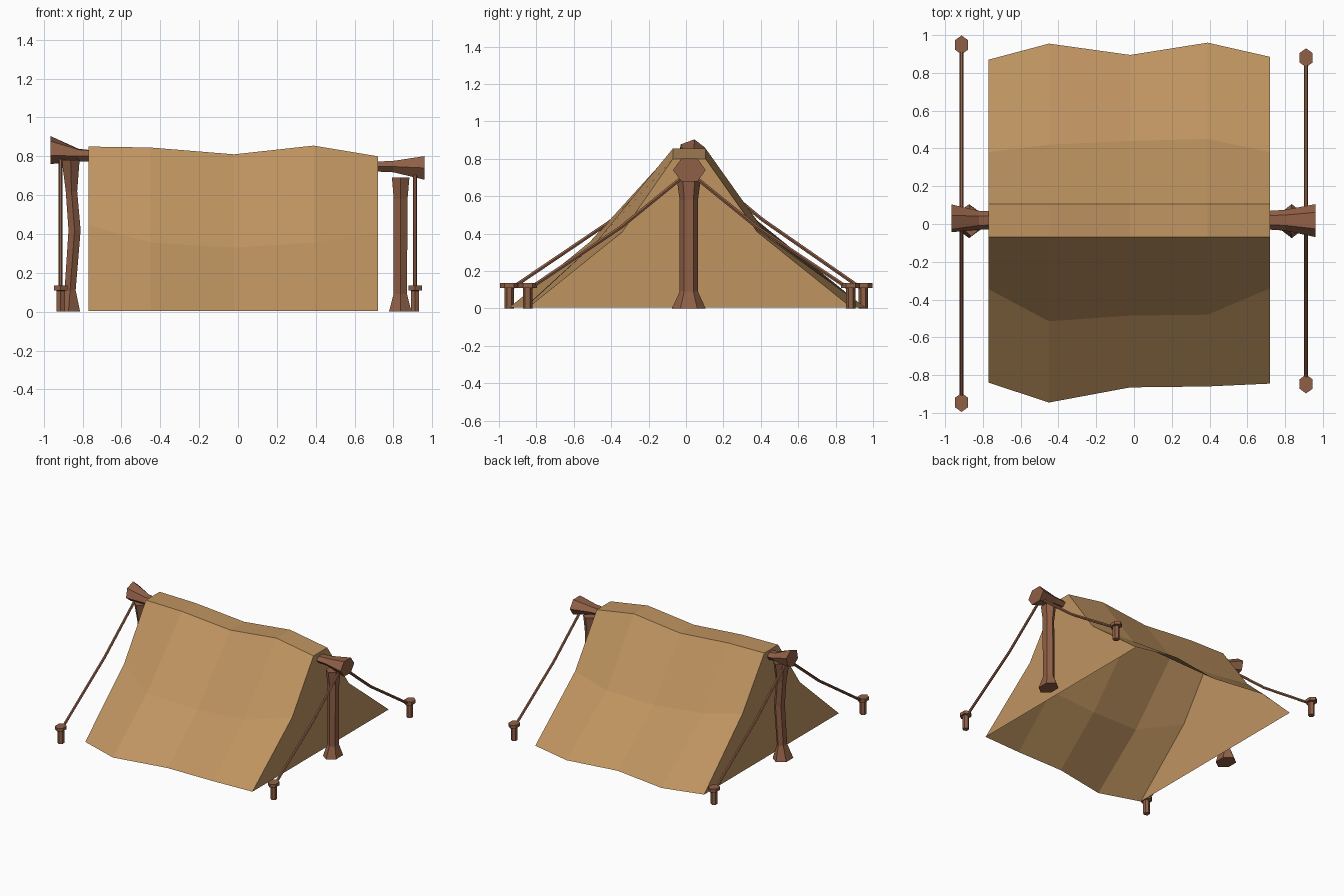
import bpy
import bmesh
from math import cos, sin, tau, radians
from mathutils import Vector

default_cube = bpy.data.objects.get("Cube")
if default_cube:
    bpy.data.objects.remove(default_cube, do_unlink=True)


def make_material(name, colour):
    material = bpy.data.materials.new(name)
    material.use_nodes = True
    material.diffuse_color = colour
    material.node_tree.nodes["Principled BSDF"].inputs["Base Color"].default_value = colour
    return material


canvas = make_material("tan canvas", (0.52, 0.295, 0.118, 1))
wood = make_material("brown wood", (0.28, 0.117, 0.062, 1))


def finish(name, bm, material, recalc=True):
    if recalc:
        bmesh.ops.recalc_face_normals(bm, faces=bm.faces)
    mesh = bpy.data.meshes.new(name)
    bm.to_mesh(mesh)
    bm.free()
    mesh.materials.append(material)
    obj = bpy.data.objects.new(name, mesh)
    bpy.context.collection.objects.link(obj)
    return obj


def bridge(bm, rings, closed):
    """Join neighbouring rings of vertices with quads."""
    for a, b in zip(rings, rings[1:]):
        count = len(a)
        for i in range(count if closed else count - 1):
            j = (i + 1) % count
            bm.faces.new((a[i], a[j], b[j], b[i]))


def loft(name, sections, side, up, material, sides=6):
    """Skin polygon sections: (centre, half width along side, half width along up, roll)."""
    bm = bmesh.new()
    rings = []
    for centre, wide, tall, roll in sections:
        ring = []
        for i in range(sides):
            angle = tau * i / sides
            p, q = wide * cos(angle), tall * sin(angle)
            turn = radians(roll)
            offset = side * (p * cos(turn) - q * sin(turn)) + up * (p * sin(turn) + q * cos(turn))
            ring.append(bm.verts.new(Vector(centre) + offset))
        rings.append(ring)
    bridge(bm, rings, True)
    bm.faces.new(rings[0])
    bm.faces.new(rings[-1])
    return finish(name, bm, material)


X, Y, Z = Vector((1, 0, 0)), Vector((0, 1, 0)), Vector((0, 0, 1))
MID = 0.015

# Tent sheet: sagging cross-sections along x, open underneath, closed at both ends
columns = (-0.77, -0.45, -0.02, 0.39, 0.72)
ridge = (0.85, 0.845, 0.81, 0.855, 0.80)
front_hem = (-0.84, -0.945, -0.865, -0.86, -0.845)
front_fold = ((-0.345, 0.445), (-0.515, 0.355), (-0.485, 0.33), (-0.48, 0.355), (-0.34, 0.41))
back_fold = ((0.38, 0.47), (0.42, 0.40), (0.44, 0.36), (0.45, 0.37), (0.38, 0.41))
back_hem = (0.87, 0.955, 0.895, 0.96, 0.885)

bm = bmesh.new()
rings = []
for x, top, fh, ff, bf, bh in zip(columns, ridge, front_hem, front_fold, back_fold, back_hem):
    profile = ((fh, 0.005), ff, (-0.07, top), (0.105, top), bf, (bh, 0.005))
    rings.append([bm.verts.new((x, y, z)) for y, z in profile])
bridge(bm, rings, False)
bm.faces.new(rings[0])
bm.faces.new(rings[-1])
finish("tent_canvas", bm, canvas)

# Ridge pole with flared ends
loft("ridge_pole", [
    ((-0.965, 0.03, 0.832), 0.078, 0.072, 20),
    ((-0.82, 0.02, 0.805), 0.05, 0.036, 5),
    ((-0.70, 0.02, 0.80), 0.048, 0.03, 0),
    ((0.72, 0.02, 0.747), 0.05, 0.03, 0),
    ((0.80, 0.02, 0.747), 0.055, 0.034, 0),
    ((0.96, 0.018, 0.74), 0.087, 0.07, 0),
], Y, Z, wood)

# Posts: a straight one on the left, a crooked one on the right
loft("left_post", [
    ((0.835, MID, 0), 0.09, 0.067, 0),
    ((0.835, MID, 0.09), 0.049, 0.04, 0),
    ((0.837, MID, 0.58), 0.049, 0.041, 0),
    ((0.837, MID, 0.69), 0.064, 0.052, 0),
], Y, X, wood)
loft("right_post", [
    ((-0.873, MID, 0), 0.09, 0.07, 0),
    ((-0.864, MID, 0.11), 0.049, 0.033, 0),
    ((-0.841, MID, 0.42), 0.049, 0.036, 0),
    ((-0.857, MID, 0.62), 0.049, 0.034, 0),
    ((-0.861, MID, 0.78), 0.08, 0.053, 0),
], Y, X, wood)

# Pegs and sagging guy ropes at the four corners
corners = {
    "right_back": (-0.913, 0.948, 0.80),
    "right_front": (-0.913, -0.945, 0.80),
    "left_back": (0.911, 0.88, 0.73),
    "left_front": (0.911, -0.847, 0.73),
}
for corner, (x, y, top) in corners.items():
    shaft, head = 0.025, 0.05
    loft(corner + "_peg", [
        ((x, y, 0), shaft, shaft, 0),
        ((x, y, 0.108), shaft, shaft, 0),
        ((x, y, 0.11), head, 0.04, 0),
        ((x, y, 0.135), head, 0.04, 0),
    ], Y, X, wood)

    start, end = Vector((x, MID, top)), Vector((x, y, 0.10))
    sag = start.lerp(end, 0.42) - Z * 0.03
    normal = (end - start).cross(X).normalized()
    loft(corner + "_rope", [(p, 0.011, 0.011, 0) for p in (start, sag, end)],
         X, normal, wood, 6)
